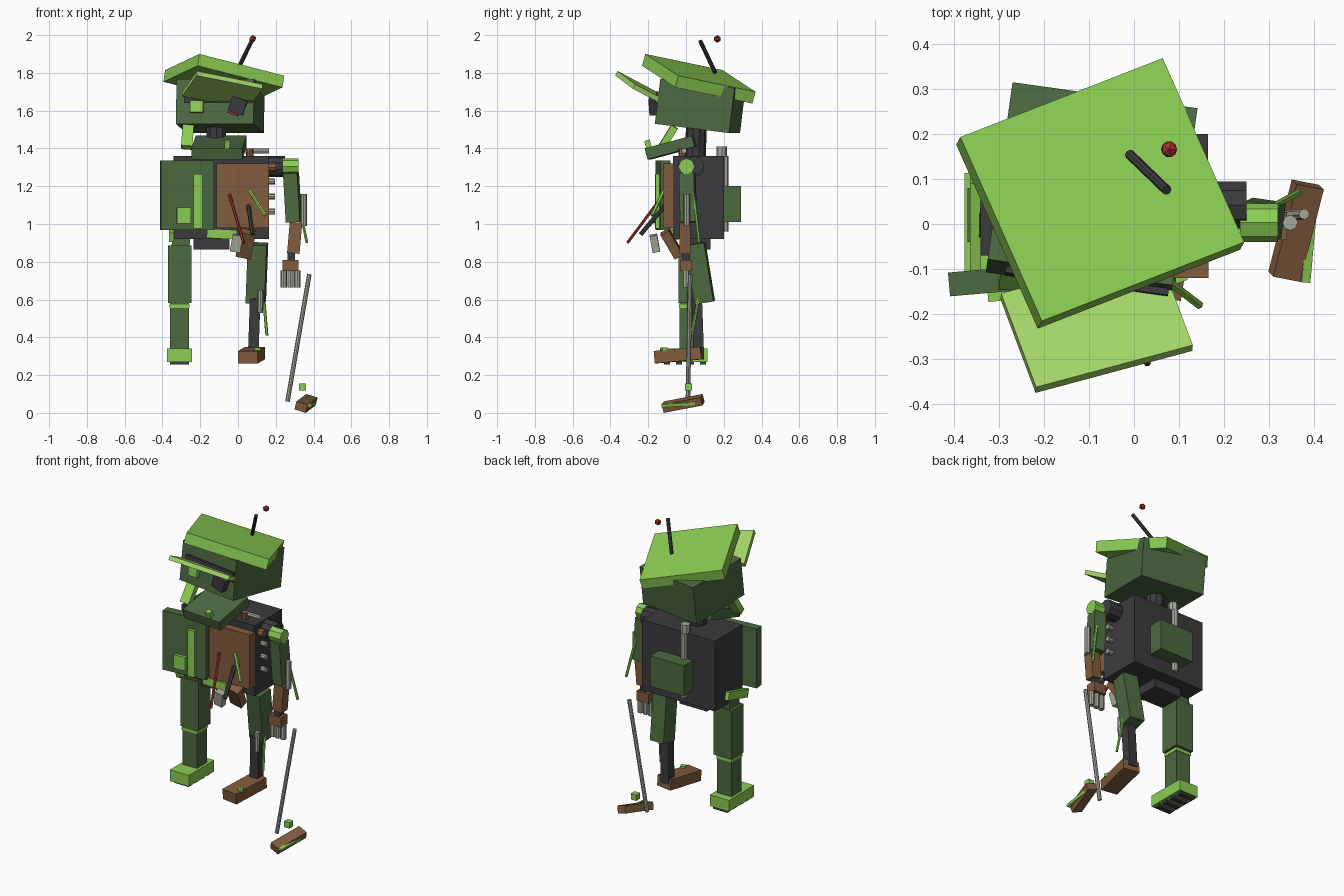
import bpy, bmesh, math
from mathutils import Matrix, Vector, Euler


def material(name, r, g, b):
    lin = [((c / 255 + 0.055) / 1.055) ** 2.4 for c in (r, g, b)]
    m = bpy.data.materials.new(name)
    m.diffuse_color = (*lin, 1)
    return m


LIME = material("lime", 140, 206, 84)
PALE = material("pale_lime", 165, 214, 104)
GREEN = material("dark_green", 77, 106, 65)
GREY = material("dark_grey", 60, 58, 61)
BROWN = material("brown", 130, 92, 62)
STEEL = material("steel", 168, 171, 157)
RED = material("red", 165, 48, 48)


def finish(name, bm, matrix, mat):
    mesh = bpy.data.meshes.new(name)
    bm.to_mesh(mesh)
    bm.free()
    mesh.materials.append(mat)
    ob = bpy.data.objects.new(name, mesh)
    ob.matrix_world = matrix
    bpy.context.collection.objects.link(ob)
    return ob


def frame(pos, rot=(0, 0, 0)):
    e = Euler([math.radians(a) for a in rot], 'XYZ')
    return Matrix.Translation(pos) @ e.to_matrix().to_4x4()


def box(name, mat, pos, size, rot=(0, 0, 0), parent=Matrix()):
    bm = bmesh.new()
    bmesh.ops.create_cube(bm, size=1)
    bmesh.ops.scale(bm, vec=size, verts=bm.verts)
    return finish(name, bm, parent @ frame(pos, rot), mat)


def rod(name, mat, a, b, radius, sides=8):
    a, b = Vector(a), Vector(b)
    bm = bmesh.new()
    bmesh.ops.create_cone(bm, cap_ends=True, segments=sides, radius1=radius,
                          radius2=radius, depth=(b - a).length)
    turn = (b - a).to_track_quat('Z', 'Y').to_matrix().to_4x4()
    return finish(name, bm, Matrix.Translation((a + b) / 2) @ turn, mat)


# Head, with face parts placed in the head's own frame
head = frame((-0.094, 0.075, 1.625), (-7, 0, -8))
box("head", GREEN, (0, 0, 0), (0.415, 0.40, 0.24), parent=head)
box("eye_band", GREY, (0.018, -0.2, 0.02), (0.365, 0.03, 0.06), parent=head)
box("left_eye", LIME, (-0.095, -0.2, -0.03), (0.068, 0.05, 0.062), parent=head)
box("right_eye_socket", RED, (0.105, -0.2, -0.045), (0.06, 0.03, 0.05), (0, 18, 0), head)
box("right_eye", GREY, (0.125, -0.218, -0.025), (0.082, 0.07, 0.08), (10, 18, 8), head)

# Cap, visor and antenna
box("cap", LIME, (-0.075, 0.068, 1.769), (0.496, 0.455, 0.065), (-11.1, 13.4, 21.3))
box("visor", PALE, (-0.083, -0.218, 1.708), (0.367, 0.248, 0.027), (-26.9, 11, 15))
rod("antenna", GREY, (-0.01, 0.155, 1.80), (0.073, 0.075, 1.97), 0.011)
bm = bmesh.new()
bmesh.ops.create_icosphere(bm, subdivisions=1, radius=0.02)
finish("antenna_tip", bm, frame((0.078, 0.166, 1.98)), RED)

# Neck and collar
rod("neck", GREY, (-0.115, 0.05, 1.35), (-0.115, 0.055, 1.53), 0.055, 10)
box("cheek_strap", LIME, (-0.268, -0.095, 1.46), (0.06, 0.04, 0.13), (-32, 4, 0))
box("collar", GREEN, (-0.1, -0.075, 1.405), (0.27, 0.26, 0.06), (15, 0, -5))
box("collar_tab", LIME, (-0.057, -0.195, 1.4), (0.03, 0.03, 0.09), (15, 0, 0))

# Torso
box("torso", GREY, (-0.088, 0.065, 1.14), (0.505, 0.27, 0.44))
box("chest_panel", BROWN, (0.025, -0.095, 1.15), (0.28, 0.05, 0.34))
box("chest_door", GREEN, (-0.27, -0.122, 1.152), (0.283, 0.053, 0.37), (0, 0, 5))
box("door_bar", LIME, (-0.213, -0.148, 1.12), (0.047, 0.03, 0.29), (0, 0, 5))
box("door_handle", LIME, (-0.288, -0.155, 1.045), (0.074, 0.03, 0.085), (0, 0, 5))
for i in range(4):
    z = 1.305 - 0.08 * i
    rod(f"side_bolt_{i}", STEEL, (0.15, 0, z), (0.197, 0, z), 0.016)
rod("top_pipe", STEEL, (0.04, -0.01, 1.387), (0.165, -0.01, 1.387), 0.014)
rod("top_knob", BROWN, (0.063, -0.02, 1.35), (0.063, -0.02, 1.40), 0.02)

# Backpack with exhaust
box("backpack", GREEN, (-0.072, 0.24, 1.105), (0.234, 0.10, 0.19))
rod("exhaust_pipe", STEEL, (-0.13, 0.205, 0.96), (-0.13, 0.205, 1.36), 0.02)
rod("exhaust_cap", STEEL, (-0.13, 0.19, 1.355), (-0.13, 0.19, 1.41), 0.028)

# Loose wires hanging from the chest
rod("red_wire", RED, (-0.045, -0.12, 1.155), (0.03, -0.31, 0.9), 0.008, 6)
rod("dark_wire", GREY, (0.055, -0.11, 1.10), (0.077, -0.24, 0.945), 0.012, 6)
rod("green_wire", LIME, (0.06, -0.115, 1.18), (0.145, -0.18, 1.045), 0.01, 6)

# Hips and belt
box("pelvis", GREY, (-0.14, 0.05, 0.9), (0.19, 0.16, 0.07))
box("belt_plate", LIME, (-0.085, -0.09, 0.947), (0.16, 0.05, 0.05), (0, 3, 0))
box("hip_plate", LIME, (-0.352, 0.0, 0.955), (0.025, 0.2, 0.05), (15, 0, 0))
box("hip_pad", GREEN, (-0.3, 0.02, 0.93), (0.095, 0.1, 0.12), (0, 5, 0))
box("steel_pouch", STEEL, (-0.008, -0.165, 0.898), (0.055, 0.04, 0.09), (10, 10, 0))
box("brown_pouch", BROWN, (0.042, -0.075, 0.895), (0.08, 0.05, 0.15), (30, 12, 0))

# Left leg
box("left_thigh", GREEN, (-0.308, 0.02, 0.733), (0.124, 0.12, 0.305))
box("left_shin", GREEN, (-0.31, 0.015, 0.455), (0.1, 0.1, 0.26))
box("left_knee_band", LIME, (-0.31, 0.015, 0.565), (0.106, 0.106, 0.018))
box("left_foot", LIME, (-0.31, -0.012, 0.305), (0.132, 0.25, 0.07))
for i in range(4):
    box(f"left_sole_tread_{i}", GREY, (-0.31, -0.1 + 0.063 * i, 0.264), (0.1, 0.032, 0.018))

# Right leg
box("right_thigh", GREEN, (0.1, 0.075, 0.74), (0.1, 0.1, 0.315), (9, 3, -5))
box("right_shin", GREY, (0.086, 0.062, 0.46), (0.056, 0.056, 0.29), (2, 2, 0))
rod("right_piston", STEEL, (0.117, 0.02, 0.53), (0.12, 0.02, 0.65), 0.015)
rod("right_leg_wire", LIME, (0.13, 0.08, 0.68), (0.153, 0.03, 0.41), 0.008, 6)
box("right_foot", BROWN, (0.072, -0.037, 0.306), (0.105, 0.25, 0.066), (5, 0, -9))
box("right_foot_scrap", LIME, (0.1, -0.115, 0.335), (0.03, 0.03, 0.02), (0, 0, 20))

# Right arm
rod("shoulder_joint", GREY, (0.15, 0.042, 1.305), (0.25, 0.042, 1.305), 0.055, 10)
rod("shoulder_hub", BROWN, (0.16, -0.02, 1.3), (0.2, -0.02, 1.3), 0.025)
rod("shoulder_cap", LIME, (0.235, 0.003, 1.305), (0.32, 0.003, 1.305), 0.043)
box("upper_arm", GREEN, (0.288, 0.01, 1.14), (0.075, 0.08, 0.26), (2, -3, -8))
rod("arm_piston", STEEL, (0.347, 0.003, 0.99), (0.347, 0.003, 1.16), 0.017)
rod("arm_wire", LIME, (0.31, 0.04, 1.17), (0.365, 0.07, 0.9), 0.008, 6)
box("forearm", BROWN, (0.3, -0.005, 0.927), (0.066, 0.06, 0.165), (0, 5, 0))
box("wrist", GREY, (0.283, 0, 0.83), (0.04, 0.04, 0.08))
box("hand", BROWN, (0.278, 0, 0.78), (0.085, 0.065, 0.06))
for i in range(3):
    x = 0.242 + 0.036 * i
    rod(f"finger_{i}", STEEL, (x, 0, 0.665), (x, 0, 0.755), 0.017)

# Cane and broken piece on the ground
rod("cane", STEEL, (0.262, 0.01, 0.06), (0.378, 0.022, 0.735), 0.012)
box("loose_board", BROWN, (0.36, -0.015, 0.05), (0.064, 0.215, 0.045), (11, 17, -11))
box("board_strip", LIME, (0.388, -0.04, 0.045), (0.02, 0.18, 0.016), (4, 17, -4))
box("loose_cube", LIME, (0.342, 0.012, 0.137), (0.037, 0.037, 0.037))
